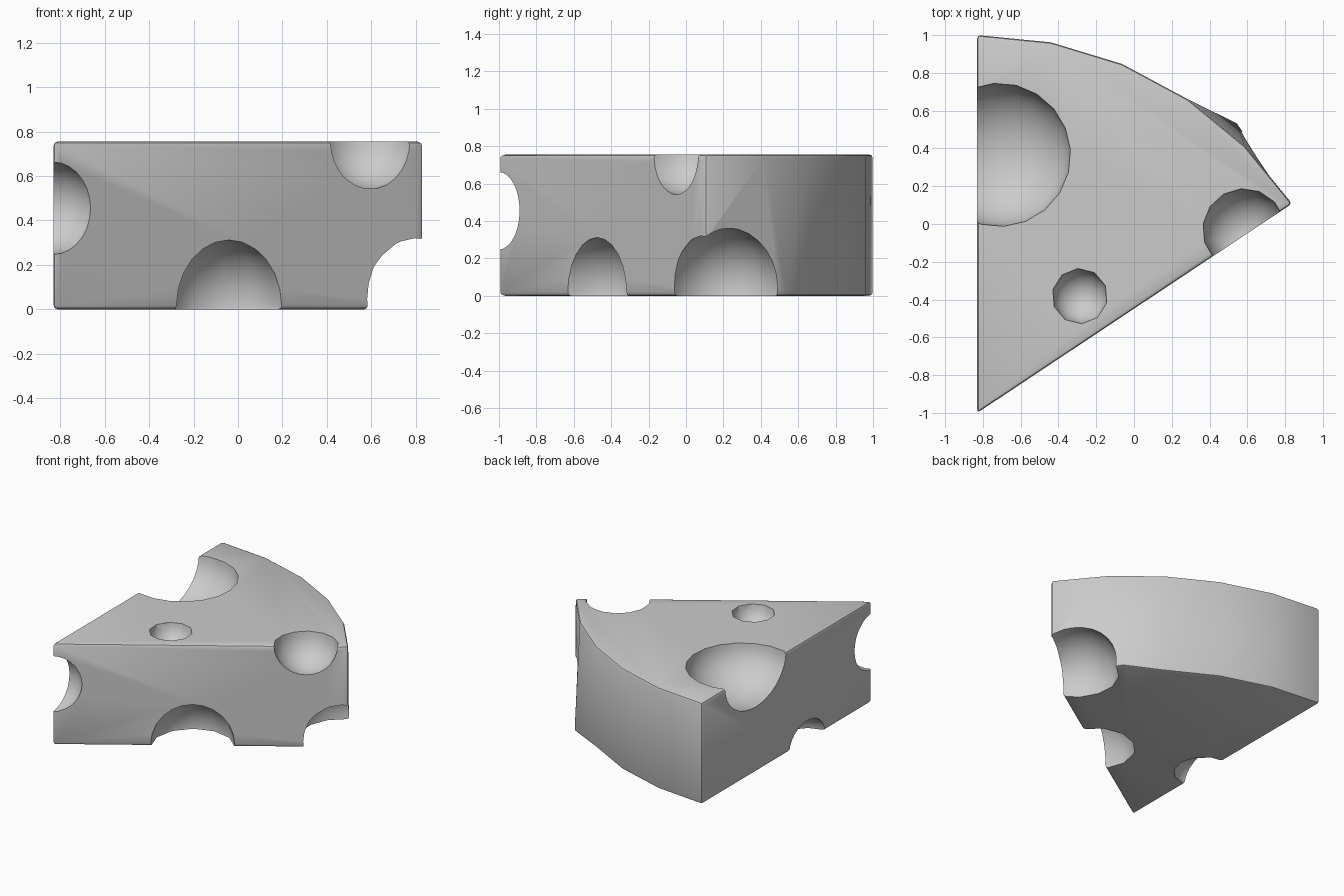
import bpy, bmesh
from math import sin, cos, radians

if "Cube" in bpy.data.objects:
    bpy.data.objects.remove(bpy.data.objects["Cube"])

H = 0.755
TIP = (-0.83, -1.0)


def outline(bulge):
    # Wedge outline: pointed tip plus a coarse arc for the rind
    pts = [TIP]
    for i in range(5, -1, -1):
        a, r = radians(56.4 * i / 5), 2.0
        if i == 4 and bulge:
            a, r = radians(41.8), 2.06
        pts.append((TIP[0] + r * sin(a), TIP[1] + r * cos(a)))
    return pts


# Cheese wedge body, rind bulging slightly at the bottom
bm = bmesh.new()
low = [bm.verts.new((x, y, 0)) for x, y in outline(True)]
top = [bm.verts.new((x, y, H)) for x, y in outline(False)]
bm.faces.new(low[::-1])
bm.faces.new(top)
n = len(low)
for i in range(n):
    j = (i + 1) % n
    bm.faces.new((low[i], low[j], top[j], top[i]))
bmesh.ops.recalc_face_normals(bm, faces=bm.faces)
me = bpy.data.meshes.new("cheese_wedge")
bm.to_mesh(me)
bm.free()
wedge = bpy.data.objects.new("cheese_wedge", me)
bpy.context.collection.objects.link(wedge)

# Softened outer edges
bev = wedge.modifiers.new("soft_edges", "BEVEL")
bev.width = 0.018
bev.segments = 2
bev.limit_method = "ANGLE"
bev.angle_limit = radians(35)

# Round holes: centre, radii, segments
holes = [
    ((-0.715, 0.366, 0.762), (0.38, 0.38, 0.29), 20),    # large, top left edge
    ((-0.287, -0.382, 0.762), (0.148, 0.148, 0.148), 10),  # small, top
    ((0.583, -0.032, 0.762), (0.22, 0.22, 0.222), 14),   # top right edge
    ((-0.04, -0.476, 0.012), (0.285, 0.285, 0.30), 12),  # front bottom edge
    ((-0.832, -1.004, 0.455), (0.208, 0.208, 0.208), 14),  # tip
    ((-0.832, -0.24, -0.012), (0.212, 0.212, 0.165), 12),  # left bottom edge
    ((0.72, 0.215, 0.045), (0.315, 0.315, 0.318), 14),   # right bottom corner
]
cutters = []
for k, (c, r, seg) in enumerate(holes):
    bpy.ops.mesh.primitive_uv_sphere_add(segments=seg, ring_count=seg, radius=1,
                                         location=c)
    cut = bpy.context.object
    cut.name = f"hole_cutter_{k + 1}"
    cut.scale = r
    cut.rotation_euler = (0, 0, 0.07)
    cut.hide_render = True
    for p in cut.data.polygons:
        p.use_smooth = True
    cutters.append(cut)
    mod = wedge.modifiers.new(f"hole_{k + 1}", "BOOLEAN")
    mod.operation = "DIFFERENCE"
    mod.solver = "EXACT"
    mod.object = cut

# Apply the cuts and shade
bpy.ops.object.select_all(action="DESELECT")
wedge.select_set(True)
bpy.context.view_layer.objects.active = wedge
for m in list(wedge.modifiers):
    bpy.ops.object.modifier_apply(modifier=m.name)
for cut in cutters:
    bpy.data.objects.remove(cut, do_unlink=True)
bpy.ops.object.shade_smooth_by_angle(angle=radians(35))
